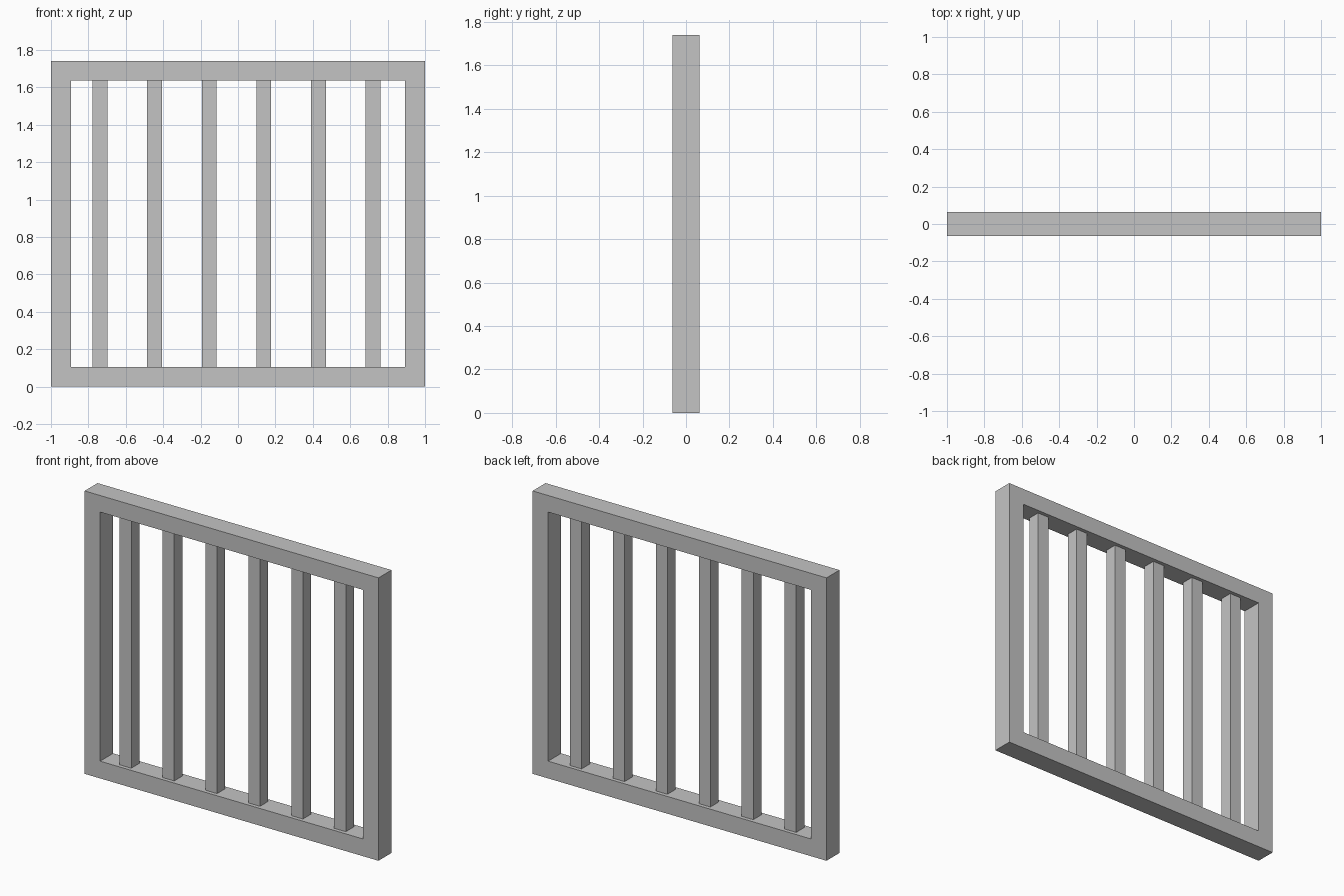
import bpy, bmesh

if "Cube" in bpy.data.objects:
    bpy.data.objects.remove(bpy.data.objects["Cube"])

grey = bpy.data.materials.new("plain grey")
grey.diffuse_color = (0.55, 0.55, 0.55, 1)
grey.use_nodes = True
grey.node_tree.nodes["Principled BSDF"].inputs["Base Color"].default_value = grey.diffuse_color

W, H, D = 1.0, 1.74, 0.063      # half width, height, half depth
IX, Z0, Z1 = 0.894, 0.106, 1.638  # opening half width, bottom and top


def add_object(name, bm):
    bmesh.ops.recalc_face_normals(bm, faces=bm.faces)
    mesh = bpy.data.meshes.new(name)
    bm.to_mesh(mesh)
    bm.free()
    mesh.materials.append(grey)
    obj = bpy.data.objects.new(name, mesh)
    bpy.context.collection.objects.link(obj)
    return obj


# Outer frame: one rectangular ring, extruded through its depth
bm = bmesh.new()
outer = [(-W, 0), (W, 0), (W, H), (-W, H)]
inner = [(-IX, Z0), (IX, Z0), (IX, Z1), (-IX, Z1)]
vo = [bm.verts.new((x, -D, z)) for x, z in outer]
vi = [bm.verts.new((x, -D, z)) for x, z in inner]
for i in range(4):
    j = (i + 1) % 4
    bm.faces.new((vo[i], vo[j], vi[j], vi[i]))
result = bmesh.ops.extrude_face_region(bm, geom=bm.faces[:], use_keep_orig=True)
verts = [g for g in result["geom"] if isinstance(g, bmesh.types.BMVert)]
bmesh.ops.translate(bm, verts=verts, vec=(0, 2 * D, 0))
add_object("frame", bm)

# Six evenly spaced square bars, slightly offset to the left
BAR = 0.079
for i in range(6):
    bm = bmesh.new()
    bmesh.ops.create_cube(bm, size=1)
    bmesh.ops.scale(bm, verts=bm.verts, vec=(BAR, BAR, Z1 - Z0))
    bmesh.ops.translate(bm, verts=bm.verts,
                        vec=(-0.738 + i * 0.292, 0, (Z0 + Z1) / 2))
    add_object(f"bar_{i + 1}", bm)
